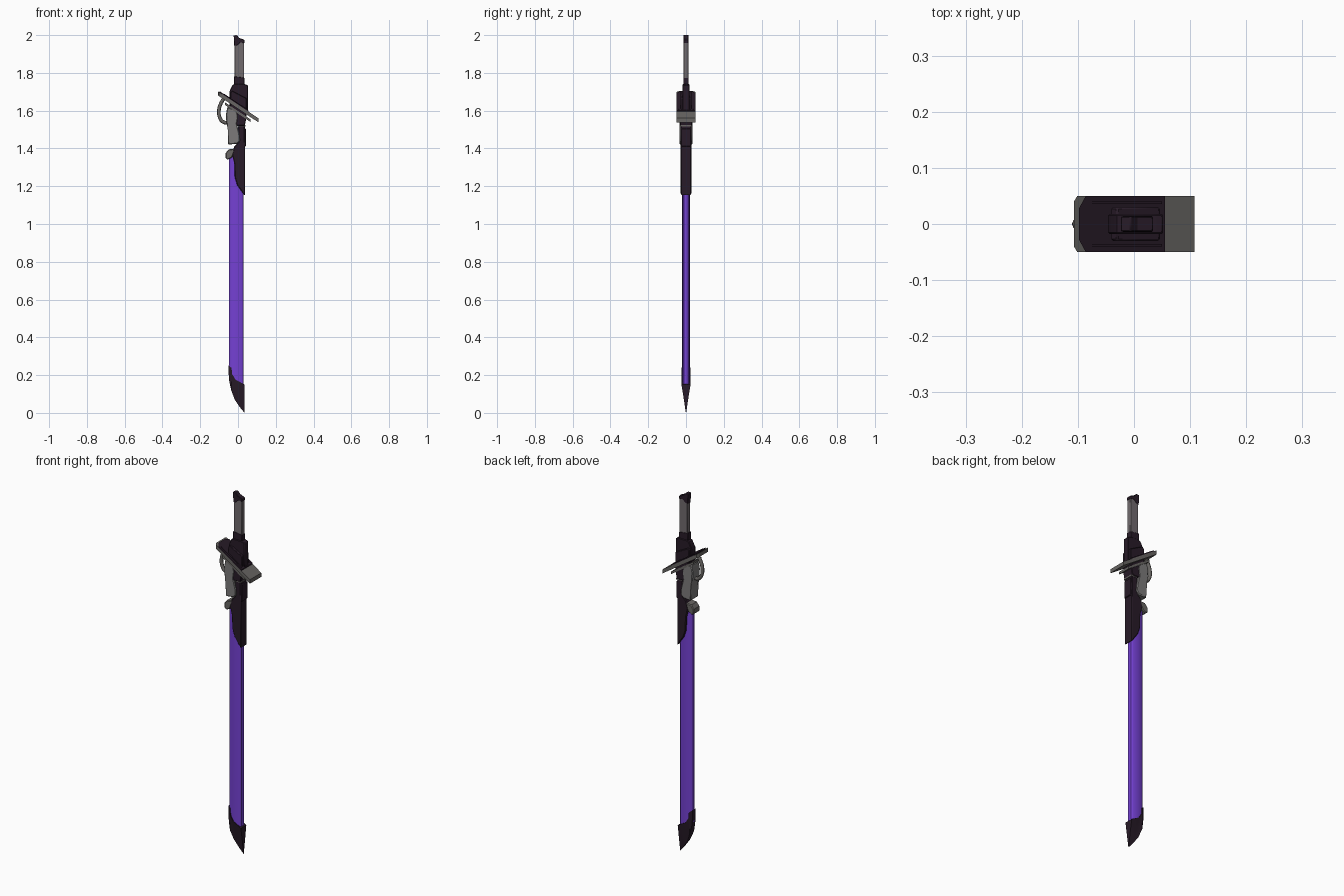
import bpy, bmesh, math


def material(name, rgb):
    m = bpy.data.materials.new(name)
    m.diffuse_color = (*rgb, 1)
    return m


PURPLE = material("violet", (0.175, 0.052, 0.65))
DARK = material("dark plum", (0.021, 0.011, 0.021))
GREY = material("warm grey", (0.14, 0.132, 0.125))
LIGHT = material("light grey", (0.2, 0.195, 0.195))
GRIP = material("grip grey", (0.165, 0.145, 0.155))


def finish(name, bm, mat, bevel=0.0):
    bmesh.ops.recalc_face_normals(bm, faces=bm.faces)
    me = bpy.data.meshes.new(name)
    bm.to_mesh(me)
    bm.free()
    me.materials.append(mat)
    ob = bpy.data.objects.new(name, me)
    bpy.context.collection.objects.link(ob)
    if bevel:
        b = ob.modifiers.new("bevel", 'BEVEL')
        b.width = bevel
        b.segments = 1
        b.limit_method = 'ANGLE'
        b.angle_limit = math.radians(50)
    bpy.ops.object.select_all(action='DESELECT')
    ob.select_set(True)
    bpy.context.view_layer.objects.active = ob
    bpy.ops.object.shade_smooth_by_angle(angle=math.radians(30))
    return ob


def prism(loops):
    """Closed solid through matching rings of points."""
    bm = bmesh.new()
    rings = [[bm.verts.new(p) for p in ring] for ring in loops]
    n = len(rings[0])
    for a, b in zip(rings, rings[1:]):
        for i in range(n):
            bm.faces.new((a[i], a[(i + 1) % n], b[(i + 1) % n], b[i]))
    caps = [bm.faces.new(rings[0]), bm.faces.new(rings[-1])]
    bmesh.ops.triangulate(bm, faces=caps)
    bmesh.ops.dissolve_limit(bm, angle_limit=0.001, verts=bm.verts, edges=bm.edges)
    return bm


def slab(name, profile, half, mat, bevel=0.0):
    """Front-view (x, z) profile extruded to both sides of y = 0."""
    bm = prism([[(x, s * half, z) for x, z in profile] for s in (-1, 1)])
    return finish(name, bm, mat, bevel)


def sloped(name, outline, lift, thick, mat):
    """Top-view (x, y) outline laid on the sloping guard plane."""
    def z(x):
        return 1.632 - 0.665 * x
    bm = prism([[(x, y, z(x) + lift + t) for x, y in outline] for t in (-thick, 0)])
    return finish(name, bm, mat)


# Blade: rounded section with a flat back, lower end slanted into the tip
section = [(-0.048, 0.006), (-0.043, 0.012), (-0.032, 0.018), (-0.01, 0.020),
           (0.015, 0.019), (0.024, 0.016), (0.028, 0.011)]
section = section + [(x, -y) for x, y in reversed(section)]
bottom = [(x, y, 0.14 + (0.028 - x) * 0.55) for x, y in section]
top = [(x, y, 1.36) for x, y in section]
finish("blade", prism([bottom, top]), PURPLE)

# Tip: slanted point thinning to a chisel edge
tip = [(-0.049, 0.25), (-0.034, 0.238), (-0.031, 0.205), (-0.012, 0.175), (0.02, 0.158),
       (0.034, 0.15), (0.035, 0.08), (0.035, 0.0), (0.01, 0.03), (-0.018, 0.072),
       (-0.036, 0.12), (-0.046, 0.165), (-0.049, 0.20)]


def tip_half(x, z):
    edge = 0.6 if x < -0.04 else 1.0
    return max(0.0008, 0.024 * min(1, z / 0.15) * edge)


finish("tip", prism([[(x, s * tip_half(x, z), z) for x, z in tip] for s in (-1, 1)]), DARK)

# Lower casing around the blade
slab("lower_casing", [(0.036, 1.15), (0.022, 1.168), (-0.004, 1.205), (-0.017, 1.245),
                      (-0.02, 1.32), (-0.032, 1.37), (-0.02, 1.41), (0.0, 1.43),
                      (0.0, 1.52), (0.036, 1.52)], 0.028, DARK, 0.004)
slab("casing_rib", [(0.012, 1.41), (0.042, 1.41), (0.042, 1.505), (0.012, 1.505)], 0.026, DARK, 0.003)
slab("casing_band", [(0.004, 1.515), (0.04, 1.515), (0.04, 1.523), (0.004, 1.523)], 0.029, GREY)

# Upper casing through the guard
slab("middle_casing", [(-0.02, 1.52), (0.036, 1.52), (0.044, 1.56), (0.044, 1.60), (-0.035, 1.65),
                       (-0.03, 1.57)], 0.032, DARK, 0.003)
slab("upper_casing", [(-0.046, 1.58), (0.052, 1.58), (0.052, 1.735), (0.03, 1.742),
                      (-0.018, 1.742), (-0.03, 1.735), (-0.046, 1.70)], 0.018, DARK, 0.003)
slab("casing_shoulder", [(-0.04, 1.62), (0.046, 1.58), (0.046, 1.665), (-0.03, 1.705),
                         (-0.04, 1.695)], 0.030, DARK, 0.003)

# Sloping guard plate with dark top panel and lower bar
sloped("guard_plate", [(-0.107, -0.04), (-0.101, -0.05), (0.108, -0.05), (0.108, 0.05),
                       (-0.101, 0.05), (-0.107, 0.04)], 0, 0.022, GREY)
sloped("guard_top_panel", [(-0.098, -0.028), (-0.086, -0.05), (0.055, -0.05), (0.055, 0.05),
                           (-0.086, 0.05), (-0.098, 0.028)], 0.006, 0.007, DARK)
for s in (-1, 1):
    sloped("guard_rail", [(-0.075, s * 0.036), (0.05, s * 0.036), (0.05, s * 0.04),
                          (-0.075, s * 0.04)], 0.009, 0.006, DARK)
sloped("guard_lower_bar", [(-0.07, -0.036), (0.066, -0.036), (0.066, 0.036),
                           (-0.07, 0.036)], -0.034, 0.014, GREY)

# Finger loop on the left
cu = bpy.data.curves.new("finger_loop", 'CURVE')
cu.dimensions = '3D'
cu.bevel_depth = 0.0095
cu.bevel_resolution = 2
cu.resolution_u = 6
path = [(-0.075, 1.665), (-0.092, 1.635), (-0.101, 1.60), (-0.095, 1.56), (-0.078, 1.54), (-0.05, 1.535)]
sp = cu.splines.new('BEZIER')
sp.bezier_points.add(len(path) - 1)
for p, (x, z) in zip(sp.bezier_points, path):
    p.co = (x, 0, z)
    p.handle_left_type = p.handle_right_type = 'AUTO'
cu.use_fill_caps = True
cu.materials.append(GREY)
bpy.context.collection.objects.link(bpy.data.objects.new("finger_loop", cu))

# Grey receiver and catch beside the casing
slab("receiver", [(-0.056, 1.62), (-0.008, 1.60), (0.0, 1.57), (-0.006, 1.53), (0.008, 1.475),
                  (0.01, 1.44), (-0.005, 1.425), (-0.052, 1.42), (-0.05, 1.50),
                  (-0.062, 1.545), (-0.064, 1.58)], 0.034, LIGHT, 0.006)
slab("catch", [(-0.066, 1.375), (-0.05, 1.395), (-0.025, 1.398), (-0.005, 1.415), (-0.002, 1.405),
               (-0.022, 1.375), (-0.032, 1.352), (-0.055, 1.34), (-0.066, 1.35)], 0.027, GREY, 0.004)

# Handle, collar and pommel
slab("handle", [(-0.018, 1.73), (0.033, 1.73), (0.033, 1.974), (0.006, 1.982), (-0.018, 1.965)],
     0.0125, GRIP, 0.002)
slab("handle_collar", [(-0.021, 1.735), (0.034, 1.735), (0.034, 1.775), (-0.021, 1.782)], 0.014, DARK, 0.002)
slab("pommel", [(-0.024, 1.998), (-0.006, 2.0), (0.006, 1.985), (0.034, 1.975), (0.034, 1.957),
                (0.012, 1.96), (-0.004, 1.945), (-0.02, 1.942), (-0.018, 1.975)], 0.0135, DARK, 0.002)
